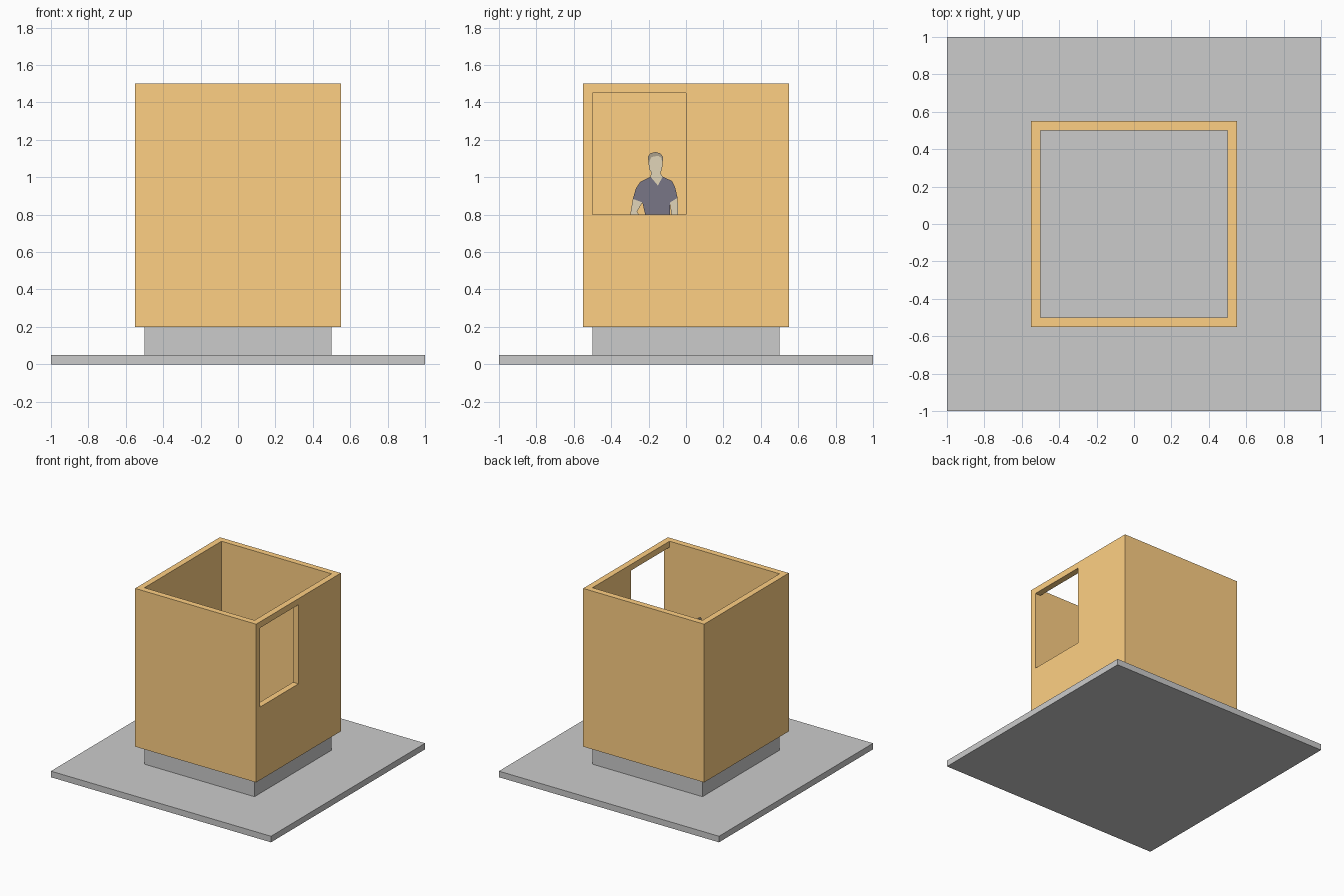
import bpy, bmesh


def material(name, rgb):
    m = bpy.data.materials.new(name)
    m.diffuse_color = (*rgb, 1)
    return m


orange = material("orange_paint", (1.0, 0.63, 0.23))
navy = material("navy_cloth", (0.19, 0.18, 0.24))
skin = material("skin", (0.75, 0.66, 0.48))
brown = material("brown_hair", (0.41, 0.35, 0.26))
denim = material("denim", (0.28, 0.32, 0.40))


def add(name, bm, mat=None):
    me = bpy.data.meshes.new(name)
    bm.to_mesh(me)
    bm.free()
    ob = bpy.data.objects.new(name, me)
    bpy.context.collection.objects.link(ob)
    if mat:
        me.materials.append(mat)
    return ob


def box(name, lo, hi, mat=None):
    bm = bmesh.new()
    bmesh.ops.create_cube(bm, size=1)
    for v in bm.verts:
        v.co = [a + (b - a) * (c + 0.5) for a, b, c in zip(lo, hi, v.co)]
    return add(name, bm, mat)


def cut(target, lo, hi, name):
    cutter = box(name, lo, hi, orange)
    cutter.hide_render = True
    cutter.hide_set(True)
    mod = target.modifiers.new(name, 'BOOLEAN')
    mod.operation = 'DIFFERENCE'
    mod.solver = 'EXACT'
    mod.object = cutter


def cutout(name, mat, *outlines):
    """Flat figure piece in the x = 0 plane, outlines given as (y, z)."""
    bm = bmesh.new()
    for pts in outlines:
        f = bm.faces.new([bm.verts.new((0, y, z)) for y, z in pts])
        f.normal_update()
        if f.normal.x < 0:
            f.normal_flip()
    return add(name, bm, mat)


# Ground slab and plinth
box("base_slab", (-1, -1, 0), (1, 1, 0.05))
box("plinth", (-0.5, -0.5, 0.05), (0.5, 0.5, 0.2))

# Open-topped booth walls with a window in the right side
walls = box("booth_walls", (-0.55, -0.55, 0.2), (0.55, 0.55, 1.5), orange)
cut(walls, (-0.5, -0.5, 0.1), (0.5, 0.5, 1.6), "interior_cutter")
cut(walls, (0.45, -0.5, 0.8), (0.65, 0, 1.45), "window_cutter")

# Flat standing figure facing the window
cutout("hair", brown, [
    (-0.200, 1.075), (-0.204, 1.11), (-0.190, 1.128), (-0.163, 1.135),
    (-0.138, 1.128), (-0.123, 1.11), (-0.125, 1.075), (-0.133, 1.105),
    (-0.150, 1.115), (-0.185, 1.108)])
cutout("head_and_neck", skin, [
    (-0.200, 1.075), (-0.185, 1.108), (-0.150, 1.115), (-0.133, 1.105),
    (-0.125, 1.075), (-0.128, 1.045), (-0.137, 1.02), (-0.125, 1.003),
    (-0.150, 0.955), (-0.190, 1.003), (-0.186, 1.025), (-0.197, 1.045)])
cutout("shirt", navy, [
    (-0.190, 1.003), (-0.245, 0.975), (-0.268, 0.94), (-0.284, 0.885),
    (-0.233, 0.865), (-0.218, 0.80), (-0.220, 0.72), (-0.085, 0.72),
    (-0.086, 0.865), (-0.045, 0.890), (-0.058, 0.945), (-0.075, 0.98),
    (-0.125, 1.003), (-0.150, 0.955)])
cutout("arms", skin,
       [(-0.284, 0.885), (-0.298, 0.80), (-0.245, 0.73), (-0.220, 0.72),
        (-0.219, 0.76), (-0.262, 0.815), (-0.233, 0.865)],
       [(-0.045, 0.890), (-0.086, 0.865), (-0.078, 0.80), (-0.080, 0.70),
        (-0.055, 0.68), (-0.046, 0.72), (-0.042, 0.81)])
cutout("trousers", denim, [
    (-0.220, 0.72), (-0.228, 0.60), (-0.220, 0.23), (-0.170, 0.23),
    (-0.155, 0.63), (-0.138, 0.23), (-0.088, 0.23), (-0.080, 0.60),
    (-0.085, 0.72)])
cutout("shoes", navy,
       [(-0.220, 0.23), (-0.240, 0.202), (-0.172, 0.202), (-0.170, 0.23)],
       [(-0.138, 0.23), (-0.136, 0.202), (-0.068, 0.202), (-0.088, 0.23)])
